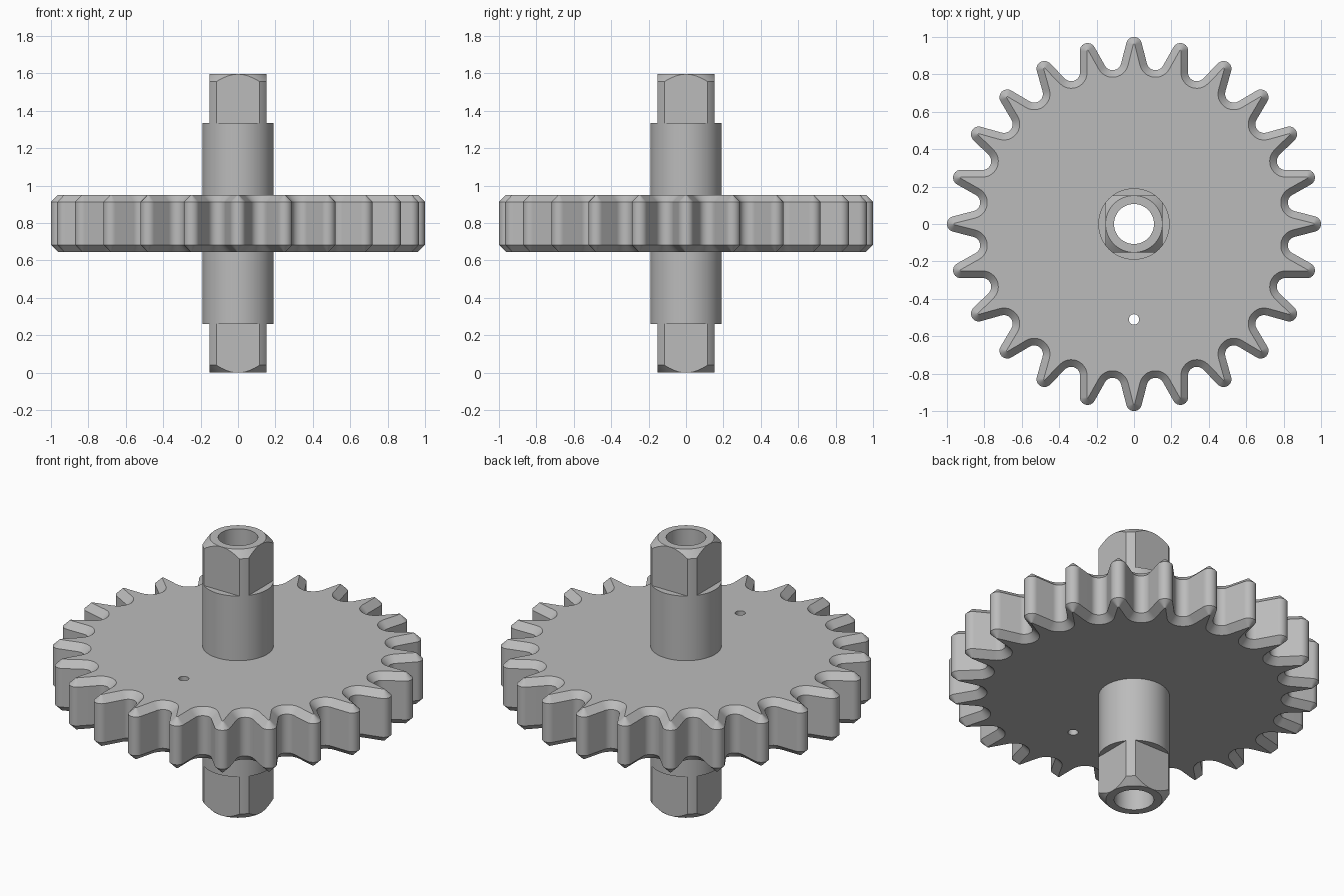
import bpy
import bmesh
from math import sin, cos, pi, radians, asin, atan2, hypot
from mathutils import Matrix

if "Cube" in bpy.data.objects:
    bpy.data.objects.remove(bpy.data.objects["Cube"], do_unlink=True)

MID = 0.798          # height of the gear's middle plane
GEAR_HALF = 0.153
SHAFT_R, BORE_R = 0.191, 0.107
FLAT = 0.152         # half width of the squared shaft ends
STEP = 0.537         # distance from middle to the squared ends
CHAMFER = 0.038
TEETH = 24

steel = bpy.data.materials.new("plain_grey_steel")
steel.use_nodes = True
GREY = (0.5, 0.5, 0.5, 1)
steel.diffuse_color = GREY
steel.node_tree.nodes["Principled BSDF"].inputs["Base Color"].default_value = GREY


def finish(name, bm):
    bmesh.ops.recalc_face_normals(bm, faces=bm.faces)
    mesh = bpy.data.meshes.new(name)
    bm.to_mesh(mesh)
    bm.free()
    mesh.materials.append(steel)
    obj = bpy.data.objects.new(name, mesh)
    bpy.context.collection.objects.link(obj)
    return obj


def bridge(bm, a, b):
    for i in range(len(a)):
        j = (i + 1) % len(a)
        bm.faces.new((a[i], a[j], b[j], b[i]))


def cut(obj, cutter):
    cutter.hide_render = True
    mod = obj.modifiers.new("cut", 'BOOLEAN')
    mod.operation = 'DIFFERENCE'
    mod.solver = 'EXACT'
    mod.object = cutter
    bpy.ops.object.select_all(action='DESELECT')
    bpy.context.view_layer.objects.active = obj
    obj.select_set(True)
    bpy.ops.object.modifier_apply(modifier=mod.name)
    bpy.data.objects.remove(cutter, do_unlink=True)
    bpy.ops.object.shade_smooth_by_angle(angle=radians(30))


def tooth_outline(inset):
    """Rounded tip arc, straight flank, rounded root arc; mirrored and repeated."""
    tip_r, root_r = 0.042, 0.047
    step = 2 * pi / TEETH
    c1 = (0, 1 - tip_r)
    d = 0.83 + root_r
    c2 = (d * sin(step / 2), d * cos(step / 2))
    dx, dy = c2[0] - c1[0], c2[1] - c1[1]
    flank = atan2(dy, dx) - asin((tip_r + root_r) / hypot(dx, dy))
    half = []
    n = 6
    for i in range(n + 1):
        a = pi / 2 + flank * i / n
        half.append((c1[0] + (tip_r - inset) * cos(a), c1[1] + (tip_r - inset) * sin(a)))
    start, end = flank + 1.5 * pi, 1.5 * pi - step / 2
    for i in range(n + 1):
        a = start + (end - start) * i / n
        half.append((c2[0] + (root_r + inset) * cos(a), c2[1] + (root_r + inset) * sin(a)))
    tooth = [(-x, y) for x, y in reversed(half[1:-1])] + half
    pts = []
    for t in range(TEETH):
        c, s = cos(t * step), sin(t * step)
        pts += [(x * c + y * s, y * c - x * s) for x, y in tooth]
    return pts


# Toothed wheel with chamfered rims
bm = bmesh.new()
rings = []
for inset, z in ((CHAMFER, -GEAR_HALF), (0, CHAMFER - GEAR_HALF),
                 (0, GEAR_HALF - CHAMFER), (CHAMFER, GEAR_HALF)):
    rings.append([bm.verts.new((x, y, MID + z)) for x, y in tooth_outline(inset)])
for a, b in zip(rings, rings[1:]):
    bridge(bm, a, b)
bm.faces.new(rings[0])
bm.faces.new(rings[-1])
gear = finish("gear_wheel", bm)

# Shaft seat and small pin hole through the wheel
bm = bmesh.new()
for y, r, seg in ((0, 0.15, 48), (-0.51, 0.028, 24)):
    bmesh.ops.create_cone(bm, cap_ends=True, segments=seg, radius1=r, radius2=r,
                          depth=1, matrix=Matrix.Translation((0, y, MID)))
cut(gear, finish("hole_cutter", bm))

# Hollow shaft with bevelled ends
bm = bmesh.new()
top = 2 * MID
profile = ((BORE_R, 0), (FLAT, 0), (SHAFT_R, 0.04),
           (SHAFT_R, top - 0.04), (FLAT, top), (BORE_R, top))
SEG = 96
rings = [[bm.verts.new((r * cos(2 * pi * i / SEG), r * sin(2 * pi * i / SEG), z))
          for i in range(SEG)] for r, z in profile]
for a, b in zip(rings, rings[1:] + rings[:1]):
    bridge(bm, a, b)
shaft = finish("hollow_shaft", bm)

# Four flats milled on each end
bm = bmesh.new()
for side in (-1, 1):
    for k in range(4):
        place = (Matrix.Rotation(k * pi / 2, 4, 'Z')
                 @ Matrix.Translation((FLAT + 0.1, 0, MID + side * (STEP + 0.2)))
                 @ Matrix.Diagonal((0.2, 0.29, 0.4, 1)))
        bmesh.ops.create_cube(bm, size=1, matrix=place)
cut(shaft, finish("flat_cutter", bm))
